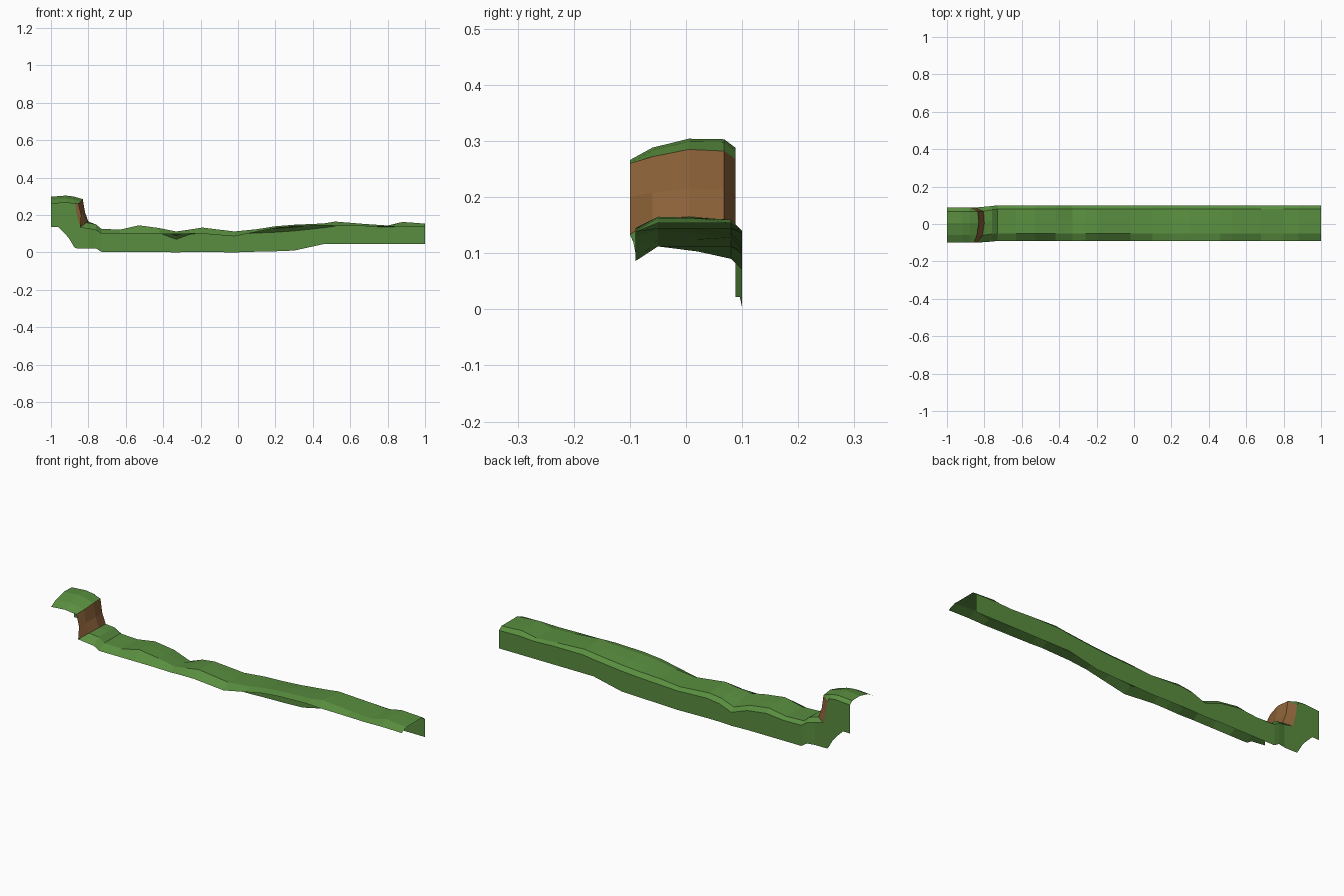
import bpy


def material(name, color):
    m = bpy.data.materials.new(name)
    m.diffuse_color = (*color, 1)
    return m


GREEN = material("grass", (0.10, 0.27, 0.05))
BROWN = material("earth", (0.26, 0.12, 0.04))


def sheet(name, columns, mat):
    """Open flat-shaded surface lofted through equal-length columns of points."""
    n = len(columns[0])
    verts = [p for col in columns for p in col]
    faces = [(i * n + j, (i + 1) * n + j, (i + 1) * n + j + 1, i * n + j + 1)
             for i in range(len(columns) - 1) for j in range(n - 1)]
    mesh = bpy.data.meshes.new(name)
    mesh.from_pydata(verts, [], faces)
    mesh.materials.append(mat)
    obj = bpy.data.objects.new(name, mesh)
    bpy.context.collection.objects.link(obj)
    return obj


# Cliff lines, running front to back
cliff_y = (-0.10, -0.06, 0.005, 0.068, 0.088)
cliff_top = list(zip((-0.855, -0.84, -0.83, -0.835, -0.872), cliff_y,
                     (0.26, 0.272, 0.285, 0.282, 0.268)))
cliff_mid = list(zip((-0.84, -0.83, -0.818, -0.825, -0.862), cliff_y,
                     (0.20, 0.208, 0.215, 0.213, 0.205)))
cliff_foot = list(zip((-0.845, -0.81, -0.80, -0.805, -0.848), cliff_y,
                      (0.133, 0.16, 0.165, 0.16, 0.15)))
sheet("cliff_face", [cliff_top, cliff_mid, cliff_foot], BROWN)

# Raised grass ledge above the cliff
ledge_z = (0.266, 0.288, 0.304, 0.303, 0.288)
ledge = [[(x, y, z - drop) for y, z in zip(cliff_y, ledge_z)]
         for x, drop in ((-1, 0.006), (-0.92, 0), (-0.88, 0.005))]
sheet("upper_ledge", ledge + [cliff_top], GREEN)

# Long ground strip: x, front edge, crest, back edge, wall bottom
stations = [
    (-0.76, 0.120, 0.150, 0.130, 0.022),
    (-0.73, 0.100, 0.126, 0.110, 0.003),
    (-0.63, 0.100, 0.122, 0.108, 0.003),
    (-0.53, 0.100, 0.145, 0.118, 0.003),
    (-0.42, 0.100, 0.130, 0.103, 0.003),
    (-0.33, 0.098, 0.112, 0.070, 0.000),
    (-0.26, 0.100, 0.122, 0.096, 0.003),
    (-0.19, 0.100, 0.133, 0.105, 0.003),
    (-0.02, 0.086, 0.112, 0.098, 0.000),
    (0.10, 0.110, 0.124, 0.104, 0.004),
    (0.20, 0.130, 0.140, 0.108, 0.006),
    (0.30, 0.140, 0.148, 0.115, 0.010),
    (0.46, 0.145, 0.155, 0.132, 0.045),
    (0.52, 0.142, 0.165, 0.140, 0.045),
    (0.68, 0.140, 0.152, 0.140, 0.045),
    (0.80, 0.138, 0.144, 0.135, 0.045),
    (0.88, 0.140, 0.163, 0.140, 0.045),
    (1.00, 0.138, 0.154, 0.138, 0.045),
]
ground = [cliff_foot]
wall = []
for x, front, crest, back, base in stations:
    s = 0.004 if x < -0.75 else 0
    shoulder = min(back + 0.02, crest)
    ground.append([(x, -0.09 - s, front), (x, -0.05 - s, crest),
                   (x, 0.02, crest * 0.6 + shoulder * 0.4),
                   (x, 0.08 - s, shoulder), (x, 0.10 - s, back)])
    wall.append([(x, 0.10 - s, back), (x, 0.10 - s, base)])
sheet("ground_strip", ground, GREEN)

# Back wall hanging below the ledge, the cliff and the ground
ledge_wall = [[(x, 0.088, t), (x, 0.088, b)] for x, t, b in (
    (-1, 0.282, 0.135), (-0.96, 0.285, 0.135), (-0.92, 0.288, 0.095),
    (-0.90, 0.286, 0.07), (-0.88, 0.283, 0.035), (-0.872, 0.268, 0.024),
    (-0.862, 0.205, 0.022), (-0.848, 0.15, 0.022), (-0.80, 0.14, 0.022))]
sheet("back_wall", ledge_wall + wall, GREEN)
